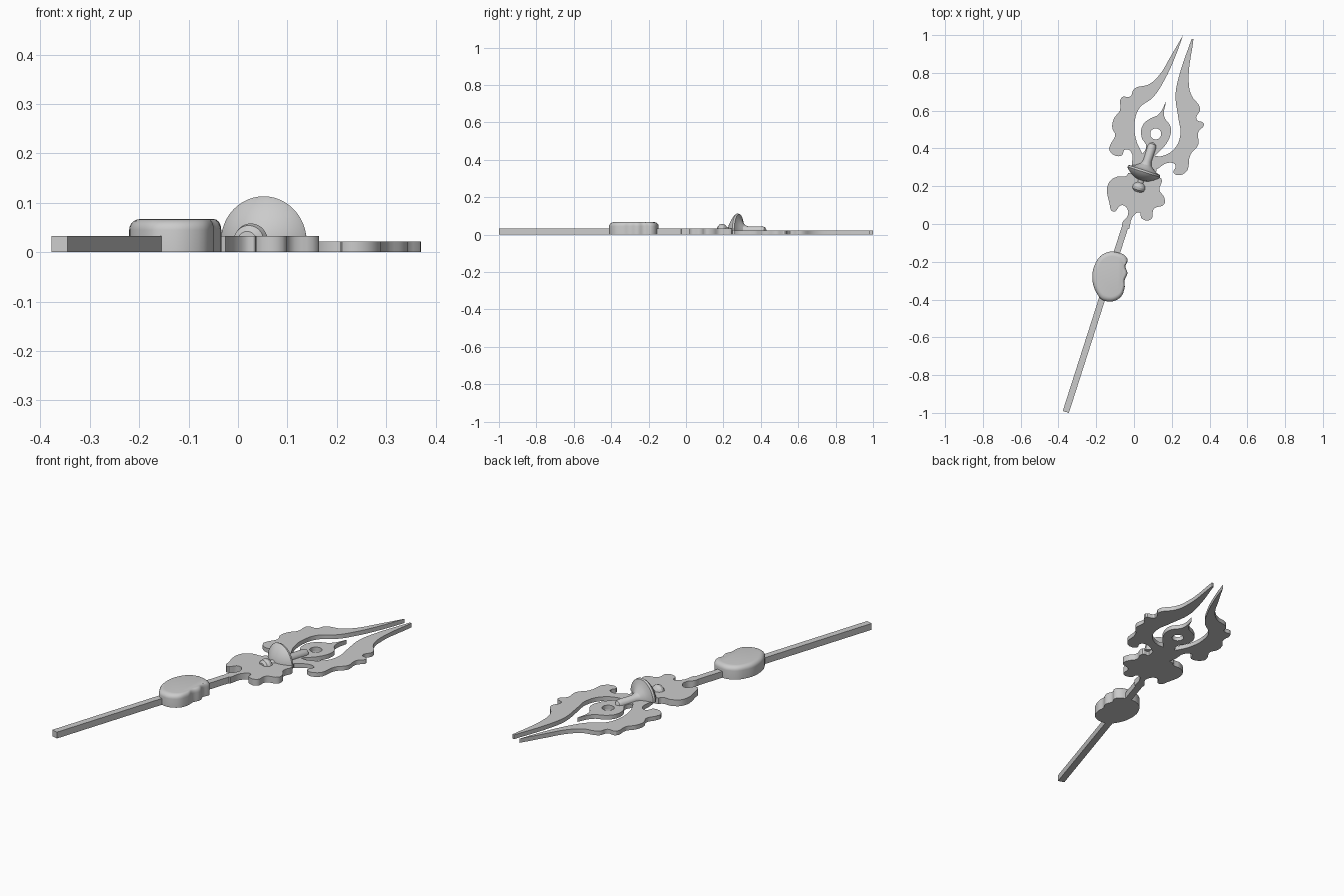
import bpy
import bmesh
from math import sin, cos, pi
from mathutils import Vector

cube = bpy.data.objects.get("Cube")
if cube:
    bpy.data.objects.remove(cube)

grey = bpy.data.materials.new("plain grey")
grey.use_nodes = True
colour = (0.6, 0.6, 0.6, 1)
grey.diffuse_color = colour
grey.node_tree.nodes["Principled BSDF"].inputs["Base Color"].default_value = colour

AXIS = Vector((0.305, 0.952, 0)).normalized()
SIDE = Vector((AXIS.y, -AXIS.x, 0))
UP = Vector((0, 0, 1))


def add_object(name, mesh, smooth=True):
    """Link a mesh as a named grey part, with sharp edges kept."""
    part = bpy.data.objects.new(name, mesh)
    bpy.context.collection.objects.link(part)
    mesh.materials.clear()
    mesh.materials.append(grey)
    if smooth:
        bpy.ops.object.select_all(action="DESELECT")
        part.select_set(True)
        bpy.context.view_layer.objects.active = part
        bpy.ops.object.shade_smooth_by_angle(angle=pi / 6)
    return part


def add_loop(curve, points, corners=()):
    """Closed smooth loop in hundredths of a unit; corners stay pointed."""
    spline = curve.splines.new("BEZIER")
    spline.bezier_points.add(len(points) - 1)
    for knot, point in zip(spline.bezier_points, points):
        knot.co = (point[0] / 100, point[1] / 100, 0)
        kind = "VECTOR" if point in corners else "AUTO"
        knot.handle_left_type = knot.handle_right_type = kind
    spline.use_cyclic_u = True


def cut_plate(name, height, loops, corners=()):
    """Flat plate standing on the ground, with any later loops as holes."""
    curve = bpy.data.curves.new(name + " outline", "CURVE")
    curve.dimensions = "2D"
    curve.fill_mode = "BOTH"
    curve.resolution_u = 5
    curve.extrude = height / 2
    for loop in loops:
        add_loop(curve, loop, corners)
    helper = bpy.data.objects.new(name + " helper", curve)
    bpy.context.collection.objects.link(helper)
    bpy.context.view_layer.update()
    shape = helper.evaluated_get(bpy.context.evaluated_depsgraph_get())
    mesh = bpy.data.meshes.new_from_object(shape)
    bpy.data.objects.remove(helper)
    bm = bmesh.new()
    bm.from_mesh(mesh)
    bmesh.ops.remove_doubles(bm, verts=bm.verts, dist=0.0001)
    bmesh.ops.translate(bm, verts=bm.verts, vec=UP * height / 2)
    bmesh.ops.recalc_face_normals(bm, faces=bm.faces)
    bm.to_mesh(mesh)
    bm.free()
    return add_object(name, mesh)


def skin_rings(bm, rings, closed):
    """Bridge successive rings of vertices with quads."""
    for low, high in zip(rings, rings[1:]):
        count = len(low)
        for i in range(count if closed else count - 1):
            j = (i + 1) % count
            bm.faces.new((low[i], low[j], high[j], high[i]))


def finish(bm, name):
    bmesh.ops.remove_doubles(bm, verts=bm.verts, dist=0.0001)
    bmesh.ops.recalc_face_normals(bm, faces=bm.faces)
    mesh = bpy.data.meshes.new(name)
    bm.to_mesh(mesh)
    bm.free()
    return add_object(name, mesh)


# Forked blade: left prong, inner leaf and right prong in one outline
left_outer = [(12, 29), (11, 24), (0, 25), (-1, 31), (-1.5, 38), (-4.5, 39.5),
              (-7, 36), (-13, 39), (-12.5, 42), (-10, 47), (-11.5, 51),
              (-10.5, 56), (-7.5, 60), (-6.5, 67), (-2, 67.5), (0, 71.5),
              (8, 74), (13.5, 79), (19, 88), (26, 100)]
left_inner = [(22, 89), (16, 76), (10, 67), (3, 61.5), (0.5, 55), (1, 45), (4.5, 37)]
leaf = [(6.5, 41), (4, 46), (4.5, 52), (8, 55.5), (13, 58), (17, 65),
        (16, 57), (19.5, 51), (18, 44), (11, 36)]
right_inner = [(15, 36), (21.5, 40), (24.5, 47), (23.5, 56), (22, 68),
               (23.5, 77), (30.5, 98)]
right_outer = [(31.5, 98), (29, 74), (30.5, 68), (35, 61), (33, 55.5),
               (37, 53), (34, 48.5), (34, 42), (30, 37), (27, 27), (21, 27),
               (22, 31), (19, 32.5)]
eye_hole = [(11.5 + 2.9 * cos(a * pi / 4), 47.7 + 2.9 * sin(a * pi / 4)) for a in range(8)]
blade_tips = [(26, 100), (30.5, 98), (31.5, 98), (17, 65), (12, 29),
              (11, 24), (0, 25), (4.5, 37), (11, 36)]
cut_plate("forked_blade", 0.022,
          [left_outer + left_inner + leaf + right_inner + right_outer, eye_hole],
          blade_tips)

# Scalloped guard with the tapering collar below it
guard = [(-3, 27), (-4, 25.5), (-9, 25), (-13.5, 21.5), (-13, 11), (-11, 6.5),
         (-6.5, 10), (-3.5, 8), (-3.5, 4), (-6, 1), (-6.5, -3.5), (-2.5, -2.5),
         (-0.5, 4), (3, 6), (4, 3), (9, 2.5), (10.5, 8), (16, 10.5),
         (16, 14), (13.5, 18), (14.5, 24), (11, 25), (10, 28)]
cut_plate("scalloped_guard", 0.033, [guard], [(-6.5, -3.5), (-2.5, -2.5), (-3, 27), (10, 28)])

# Straight square shaft
bm = bmesh.new()
bmesh.ops.create_cube(bm, size=1)
shaft_start = Vector((-0.361, -0.995, 0))
for v in bm.verts:
    along, across, up = v.co.y + 0.5, v.co.x, v.co.z + 0.5
    v.co = shaft_start + AXIS * along * 1.05 + SIDE * across * 0.034 + UP * up * 0.033
shaft = finish(bm, "shaft")

# Rounded grip with knuckle bumps along one side
grip_outline = [(-22, -29), (-20, -20), (-15.5, -15.5), (-9, -15), (-3.5, -18.5),
                (-4.5, -22.5), (-3.5, -26), (-5, -30), (-5, -34), (-8, -39.5),
                (-16, -40.5), (-19.5, -37)]
grip = cut_plate("grip", 0.067, [grip_outline], [])
bm = bmesh.new()
bm.from_mesh(grip.data)
rim = [e for e in bm.edges
       if all(v.co.z > 0.06 for v in e.verts)
       and any(abs(f.normal.z) < 0.5 for f in e.link_faces)]
top_faces = [f for f in bm.faces if f.normal.z > 0.5]
bmesh.ops.dissolve_faces(bm, faces=top_faces)
top = max(bm.faces, key=lambda f: f.calc_center_median().z)
centre = top.calc_center_median()
base = [v.co.copy() for v in top.verts]
bm.free()
bm = bmesh.new()
rings = [[bm.verts.new((p.x, p.y, 0)) for p in base]]
for step in range(6):
    angle = step / 5 * pi / 2
    shrink = 1 - 0.2 * (1 - cos(angle))
    height = 0.045 + 0.022 * sin(angle)
    ring = [centre + (p - centre) * shrink for p in base]
    rings.append([bm.verts.new((p.x, p.y, height)) for p in ring])
skin_rings(bm, rings, True)
bm.faces.new(rings[0])
bm.faces.new(rings[-1])
old_mesh = grip.data
bpy.data.objects.remove(grip)
bpy.data.meshes.remove(old_mesh)
finish(bm, "grip")

# Half-turned ornament: knob, flared bowl and slim rounded spike
profile = [(-11, 0), (-11, 2), (-10, 3.2), (-8.5, 3.6), (-7, 3.1), (-6, 1.8),
           (-4.5, 2), (-4, 4), (-2.5, 6.5), (-1, 8.4), (0, 9.1), (1, 8.8),
           (1.5, 7), (2.5, 5), (4, 3), (6, 2.2), (14, 2.3), (15.5, 1.7), (16.5, 0)]
origin = Vector((0.052, 0.275, 0.022))
bm = bmesh.new()
rings = []
for along, radius in profile:
    spot = origin + AXIS * along / 100
    rings.append([bm.verts.new(spot + (SIDE * cos(a * pi / 24) + UP * sin(a * pi / 24)) * radius / 100)
                  for a in range(25)])
skin_rings(bm, rings, False)
bmesh.ops.remove_doubles(bm, verts=bm.verts, dist=0.0001)
bmesh.ops.holes_fill(bm, edges=[e for e in bm.edges if e.is_boundary], sides=0)
finish(bm, "ornament")
